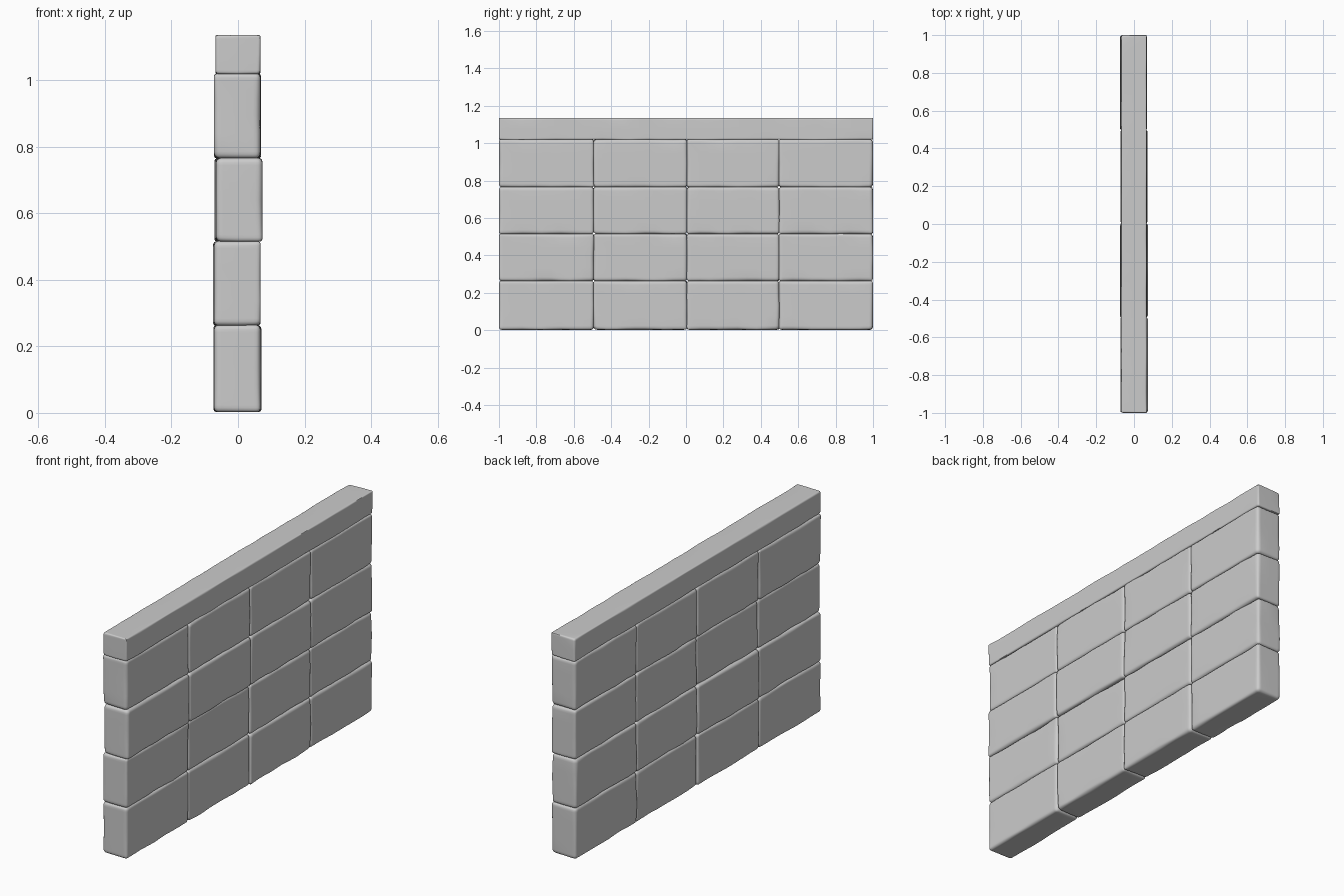
import bpy, bmesh, random
from mathutils import Vector, noise

if "Cube" in bpy.data.objects:
    bpy.data.objects.remove(bpy.data.objects["Cube"])

random.seed(4)


def worn_block(name, lo, hi, wear, step=0.05):
    """Box whose edges are rounded by an uneven, noise-driven radius."""
    lo, hi = Vector(lo), Vector(hi)
    mid, half = (lo + hi) / 2, (hi - lo) / 2
    r_min, r_max = wear
    seed = Vector([random.uniform(-50, 50) for _ in range(3)])
    bm = bmesh.new()
    bmesh.ops.create_cube(bm, size=2)
    bmesh.ops.scale(bm, vec=half, verts=bm.verts)
    # cuts close to each edge plus evenly spaced cuts between
    for axis in range(3):
        h = half[axis]
        inner = h - r_max
        n = max(1, round(2 * inner / step))
        cuts = [-inner + 2 * inner * i / n for i in range(n + 1)]
        for f in (0.3, 0.6):
            cuts += [h - r_max * f, -h + r_max * f]
        no = Vector((0, 0, 0))
        no[axis] = 1
        for c in cuts:
            bmesh.ops.bisect_plane(bm, geom=bm.verts[:] + bm.edges[:] + bm.faces[:],
                                   dist=1e-6, plane_co=no * c, plane_no=no)
    for v in bm.verts:
        t = 0.5 + 0.9 * noise.noise(v.co * 9 + seed)
        r = r_min + (r_max - r_min) * min(1, max(0, t))
        core = Vector([max(-h + r, min(h - r, c)) for c, h in zip(v.co, half)])
        d = v.co - core
        if d.length > r:
            v.co = core + d.normalized() * r
    bmesh.ops.translate(bm, vec=mid, verts=bm.verts)
    bmesh.ops.recalc_face_normals(bm, faces=bm.faces)
    me = bpy.data.meshes.new(name)
    bm.to_mesh(me)
    bm.free()
    ob = bpy.data.objects.new(name, me)
    bpy.context.collection.objects.link(ob)
    bpy.context.view_layer.objects.active = ob
    ob.select_set(True)
    bpy.ops.object.shade_smooth_by_angle(angle=0.6)
    ob.select_set(False)


# four courses of four stone blocks
rows = [0.003, 0.263, 0.515, 0.765, 1.019]
cols = [-0.998, -0.494, 0.005, 0.498, 0.998]
shift = [-0.001, -0.004, 0.001, 0.0]
for i in range(4):
    for j in range(4):
        s = shift[i] + random.uniform(-0.003, 0.003)
        worn_block(f"stone_block_{i + 1}_{j + 1}",
                   (-0.070 + s, cols[j] - 0.001, rows[i] - 0.001),
                   (0.070 + s, cols[j + 1] + 0.001, rows[i + 1] + 0.001),
                   (0.009, 0.022))

# long coping stone along the top
worn_block("coping_stone", (-0.068, -1.0, 1.018), (0.067, 1.0, 1.135), (0.003, 0.012))
